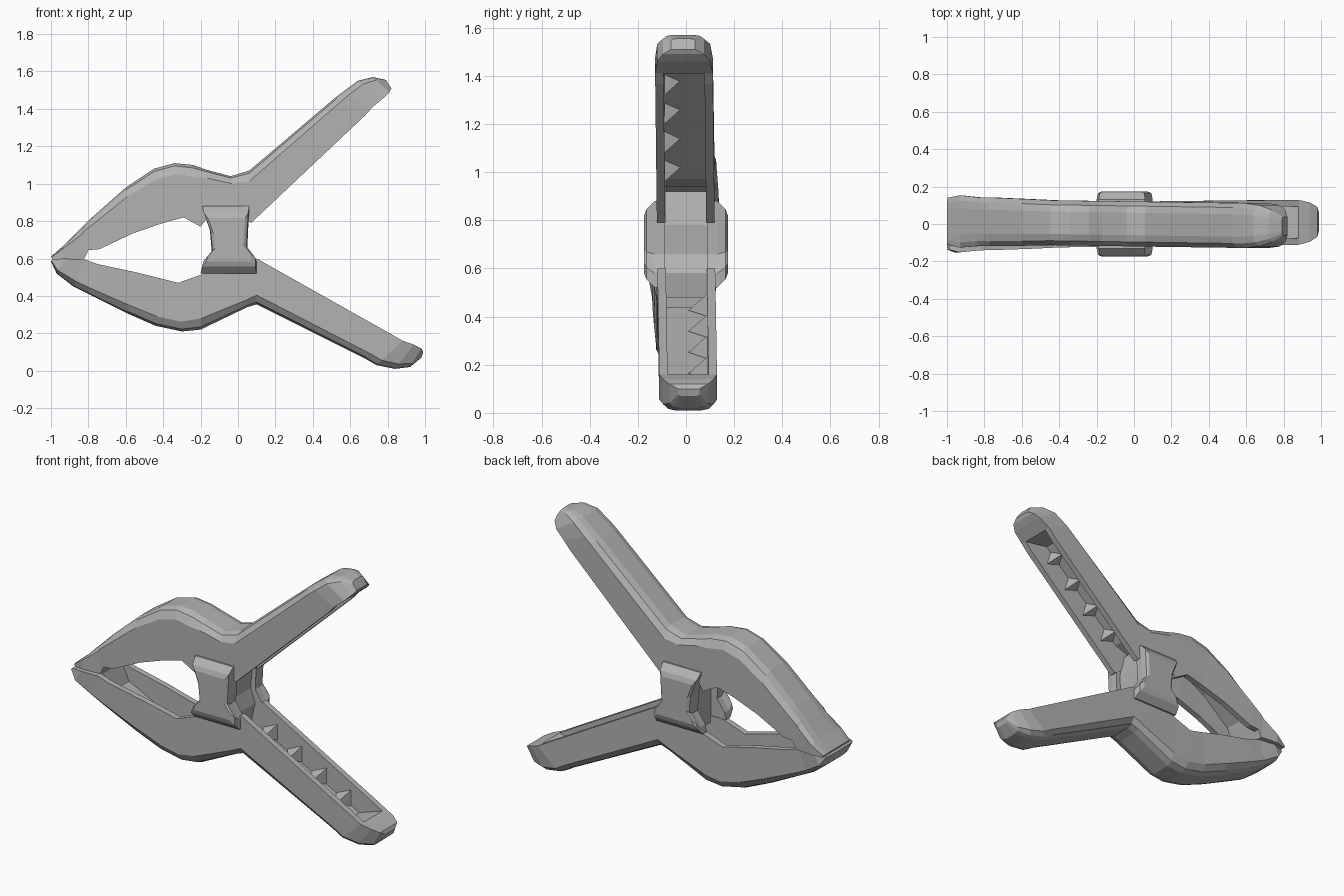
import bpy, bmesh
from mathutils import Vector

cube = bpy.data.objects.get("Cube")
if cube:
    bpy.data.objects.remove(cube, do_unlink=True)

grey = bpy.data.materials.new("matte grey plastic")
grey.use_nodes = True
colour = (0.45, 0.45, 0.45, 1)
grey.diffuse_color = colour
grey.node_tree.nodes["Principled BSDF"].inputs["Base Color"].default_value = colour


def finish(name, bm):
    """Clean a bmesh and turn it into an object."""
    bmesh.ops.remove_doubles(bm, verts=bm.verts, dist=0.0005)
    bmesh.ops.recalc_face_normals(bm, faces=bm.faces)
    mesh = bpy.data.meshes.new(name)
    bm.to_mesh(mesh)
    bm.free()
    mesh.materials.append(grey)
    obj = bpy.data.objects.new(name, mesh)
    bpy.context.collection.objects.link(obj)
    return obj


def loft(name, rings):
    """Bridge closed rings of points and cap both ends."""
    bm = bmesh.new()
    loops = [[bm.verts.new(p) for p in ring] for ring in rings]
    count = len(loops[0])
    for a, b in zip(loops, loops[1:]):
        for i in range(count):
            j = (i + 1) % count
            bm.faces.new((a[i], a[j], b[j], b[i]))
    bm.faces.new(loops[0])
    bm.faces.new(loops[-1])
    return finish(name, bm)


def channel_ring(station, lean):
    """U-shaped section: spine on the outer side, mouth on the inner side."""
    ox, oz, ix, iz, half, depth = station
    outer, inner = Vector((ox, 0, oz)), Vector((ix, 0, iz))
    wall = max(half - 0.035, half * 0.6)
    section = [(0, -half), (0.8, -half), (0.95, -half * 0.8), (1, -half * 0.5),
               (1, half * 0.5), (0.95, half * 0.8), (0.8, half), (0, half),
               (0, wall), (depth, wall), (depth, -wall), (0, -wall)]
    return [inner.lerp(outer, t) + Vector((0, y + lean * ox, 0)) for t, y in section]


def arm(name, stations, lean):
    loft(name, [channel_ring(s, lean) for s in stations])


# Each station: outer x, z, inner x, z, half width, channel depth
arm("upper_arm", [
    (-1.0, .61, -.99, .595, .125, 0),
    (-.93, .67, -.93, .6, .14, 0),
    (-.84, .76, -.82, .6, .13, 0),
    (-.83, .77, -.8, .645, .13, 0),
    (-.78, .82, -.74, .65, .13, .5),
    (-.6, .98, -.56, .735, .125, .6),
    (-.45, 1.08, -.4, .79, .12, .6),
    (-.34, 1.11, -.29, .82, .12, .6),
    (-.24, 1.1, -.2, .77, .12, .6),
    (-.17, 1.075, -.14, .85, .12, .5),
    (-.04, 1.04, 0, .84, .12, .5),
    (.06, 1.07, .07, .79, .12, .65),
    (.52, 1.46, .68, 1.365, .12, .7),
    (.56, 1.49, .72, 1.41, .12, 0),
    (.64, 1.55, .78, 1.46, .11, 0),
    (.72, 1.57, .81, 1.49, .085, 0),
    (.79, 1.555, .82, 1.51, .05, 0)], -.015)

arm("lower_arm", [
    (-1.0, .585, -.99, .595, .125, 0),
    (-.97, .52, -.93, .6, .14, 0),
    (-.88, .45, -.82, .595, .13, 0),
    (-.8, .41, -.75, .57, .13, .5),
    (-.6, .31, -.54, .525, .125, .6),
    (-.44, .24, -.4, .49, .12, .6),
    (-.3, .21, -.32, .47, .12, .6),
    (-.2, .22, -.18, .52, .12, .6),
    (.05, .34, 0, .52, .12, .5),
    (.1, .355, .1, .6, .12, .65),
    (.68, .065, .82, .195, .12, .65),
    (.74, .03, .88, .16, .12, 0),
    (.84, .01, .94, .14, .105, 0),
    (.92, .02, .98, .12, .08, 0),
    (.98, .07, .99, .1, .045, 0)], .012)


def ribs(name, start, end, toward_spine, side, count):
    """Small triangular gussets on one wall of a handle channel."""
    a, b = Vector(start), Vector(end)
    spine = Vector(toward_spine)
    step = (b - a) / count
    across = Vector((0, side, 0))
    for i in range(count):
        base = a + step * (i + 0.5) + across * 0.09
        foot = base + spine
        bm = bmesh.new()
        points = [base + spine * 0.3, foot - step * 0.3, foot + step * 0.3,
                  foot - across * 0.08]
        verts = [bm.verts.new(p) for p in points]
        for skip in range(4):
            bm.faces.new([v for k, v in enumerate(verts) if k != skip])
        finish(f"{name}_{i + 1}", bm)


ribs("upper_handle_rib", (.14, 0, .87), (.66, 0, 1.35), (-.1, 0, .1), -1, 4)
ribs("lower_handle_rib", (.14, 0, .57), (.78, 0, .22), (-.07, 0, -.1), 1, 4)

# Waisted hinge ears on both faces, with sloping shoulders
EAR = [(-.19, .88), (.06, .88), (.05, .66), (.1, .58), (.1, .52),
       (-.2, .52), (-.19, .56), (-.14, .63), (-.15, .75)]


def ear(name, side):
    def ring(y, sx, sz):
        return [(-.05 + (x + .05) * sx, y * side, .7 + (z - .7) * sz) for x, z in EAR]
    loft(name, [ring(.09, 1, 1), ring(.13, 1, 1), ring(.165, .95, .8), ring(.175, .8, .65)])


ear("front_hinge_ear", -1)
ear("back_hinge_ear", 1)

# Core between the ears
core = [(-.1, .48), (.03, .48), (.05, .58), (.02, .66), (.03, .78), (.0, .92), (-.1, .92)]
loft("hinge_core", [[(x, y, z) for x, z in core] for y in (-.1, .1)])
